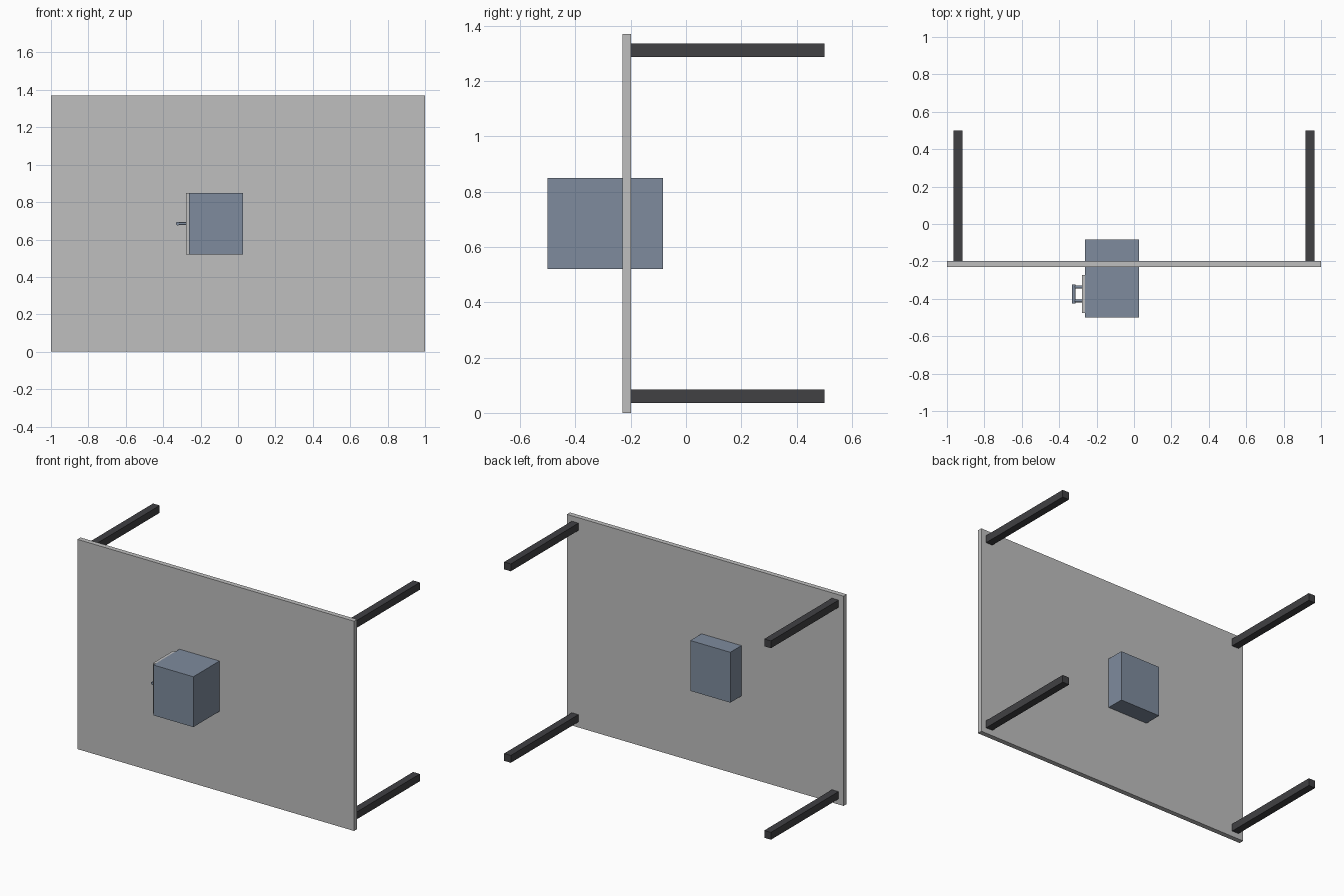
import bpy
import math
from mathutils import Vector

cube = bpy.data.objects.get("Cube")
if cube:
    bpy.data.objects.remove(cube, do_unlink=True)


def material(name, rgb):
    m = bpy.data.materials.new(name)
    m.use_nodes = True
    m.diffuse_color = (*rgb, 1)
    m.node_tree.nodes["Principled BSDF"].inputs["Base Color"].default_value = (*rgb, 1)
    return m


light_grey = material("light grey", (0.52, 0.52, 0.52))
slate_blue = material("slate blue", (0.21, 0.26, 0.34))
charcoal = material("charcoal", (0.052, 0.052, 0.057))


def box(name, low, high, mat):
    """Box between two opposite corners."""
    low, high = Vector(low), Vector(high)
    bpy.ops.mesh.primitive_cube_add(size=1, location=(low + high) / 2)
    ob = bpy.context.object
    ob.name = name
    ob.scale = high - low
    bpy.ops.object.transform_apply(location=False, rotation=False, scale=True)
    ob.data.materials.append(mat)
    return ob


def rod(name, start, end, radius, mat):
    """Round bar between two points."""
    start, end = Vector(start), Vector(end)
    axis = end - start
    bpy.ops.mesh.primitive_cylinder_add(vertices=24, radius=radius, depth=axis.length,
                                        location=(start + end) / 2,
                                        rotation=axis.to_track_quat('Z', 'Y').to_euler())
    ob = bpy.context.object
    ob.name = name
    ob.data.materials.append(mat)
    bpy.ops.object.shade_smooth_by_angle(angle=math.radians(40))
    return ob


# Upright slab
box("table_top", (-1, -0.23, 0), (1, -0.198, 1.37), light_grey)

# Four square legs reaching backwards
for side, x in (("right", -0.94), ("left", 0.94)):
    for level, z in (("lower", 0.06), ("upper", 1.311)):
        box(f"{side}_{level}_leg", (x - 0.024, -0.198, z - 0.024),
            (x + 0.024, 0.5, z + 0.024), charcoal)

# Cabinet passing through the slab
box("cabinet", (-0.262, -0.5, 0.521), (0.027, -0.083, 0.85), slate_blue)

# Door plate with its pull handle on the right side
box("door_plate", (-0.279, -0.477, 0.521), (-0.262, -0.272, 0.85), light_grey)
rod("handle_bar", (-0.322, -0.426, 0.685), (-0.322, -0.323, 0.685), 0.0095, slate_blue)
for label, y in (("front", -0.411), ("back", -0.337)):
    rod(f"handle_{label}_post", (-0.279, y, 0.685), (-0.322, y, 0.685), 0.0075, slate_blue)
